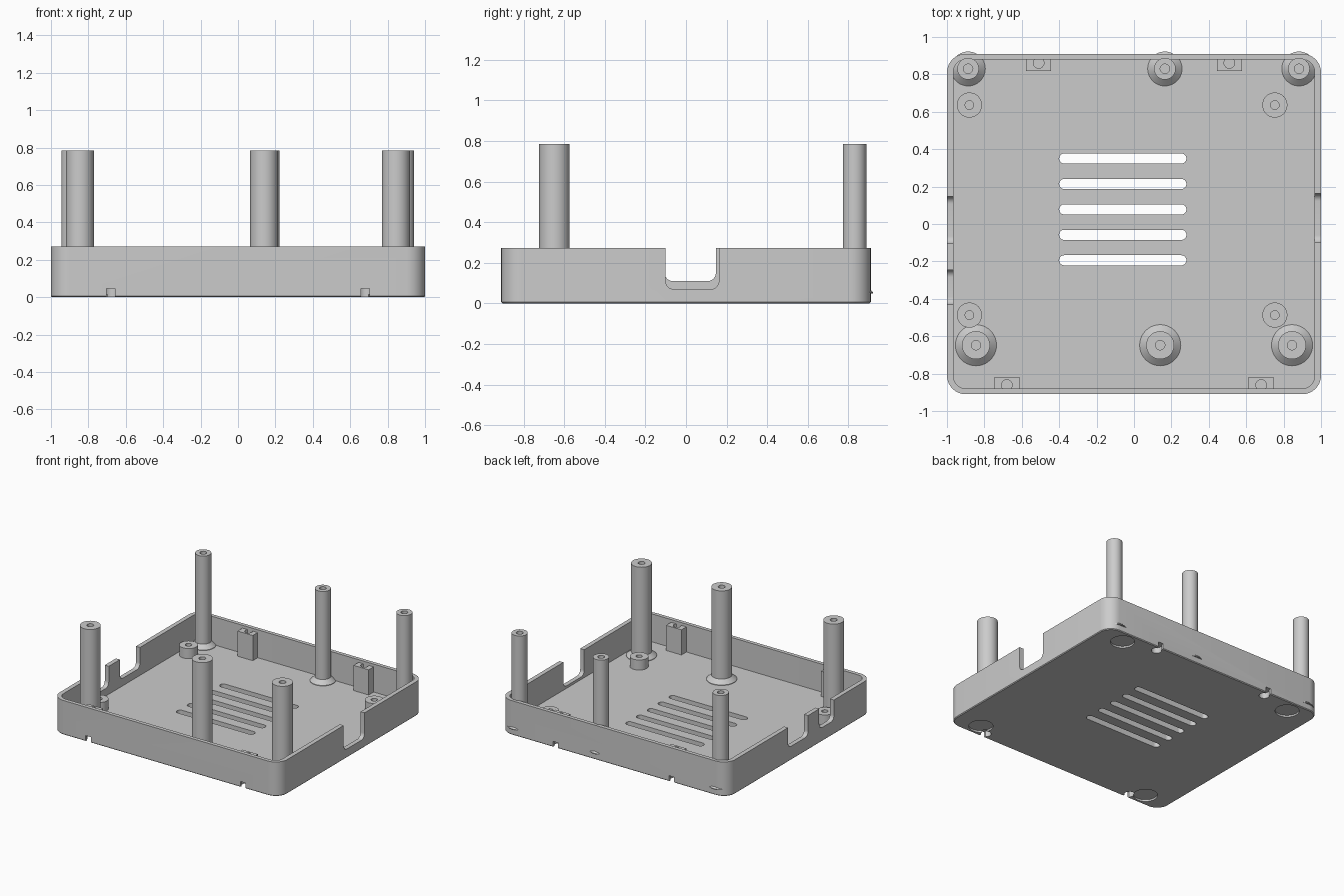
import bpy, bmesh, math

if "Cube" in bpy.data.objects:
    bpy.data.objects.remove(bpy.data.objects["Cube"])

grey = bpy.data.materials.new("grey plastic")
grey.diffuse_color = (0.6, 0.6, 0.6, 1)
grey.use_nodes = True
grey.node_tree.nodes["Principled BSDF"].inputs["Base Color"].default_value = grey.diffuse_color


def finish(name, bm):
    bmesh.ops.recalc_face_normals(bm, faces=bm.faces)
    mesh = bpy.data.meshes.new(name)
    bm.to_mesh(mesh)
    bm.free()
    mesh.materials.append(grey)
    ob = bpy.data.objects.new(name, mesh)
    bpy.context.collection.objects.link(ob)
    return ob


def smooth(ob):
    bpy.ops.object.select_all(action='DESELECT')
    ob.select_set(True)
    bpy.context.view_layer.objects.active = ob
    bpy.ops.object.shade_smooth_by_angle(angle=math.radians(30))


def rounded(cx, cy, w, h, r, seg=8):
    """Outline of a rounded rectangle."""
    pts = []
    for i, (sx, sy) in enumerate(((1, 1), (-1, 1), (-1, -1), (1, -1))):
        for k in range(seg + 1):
            a = math.pi / 2 * (i + k / seg)
            pts.append((cx + sx * (w / 2 - r) + r * math.cos(a),
                        cy + sy * (h / 2 - r) + r * math.sin(a)))
    return pts


def circle(cx, cy, r, n=40):
    return [(cx + r * math.cos(2 * math.pi * i / n),
             cy + r * math.sin(2 * math.pi * i / n)) for i in range(n)]


def box(x0, x1, y0, y1):
    return [(x0, y0), (x1, y0), (x1, y1), (x0, y1)]


def prism(name, layers, along_x=False):
    """Skin a stack of (outline, height) layers and cap both ends."""
    bm = bmesh.new()
    rings = [[bm.verts.new((z, a, b) if along_x else (a, b, z)) for a, b in pts]
             for pts, z in layers]
    n = len(rings[0])
    for lo, hi in zip(rings, rings[1:]):
        for i in range(n):
            j = (i + 1) % n
            bm.faces.new((lo[i], lo[j], hi[j], hi[i]))
    bm.faces.new(rings[0][::-1])
    bm.faces.new(rings[-1])
    return finish(name, bm)


def lathe(name, x, y, profile, n=40):
    """Post turned about z; first and last profile rings are capped."""
    return prism(name, [(circle(x, y, r, n), z) for r, z in profile])


def cut(target, cutter):
    bpy.context.view_layer.objects.active = target
    mod = target.modifiers.new("cut", 'BOOLEAN')
    mod.operation = 'DIFFERENCE'
    mod.solver = 'EXACT'
    mod.object = cutter
    bpy.ops.object.modifier_apply(modifier=mod.name)
    bpy.data.objects.remove(cutter)


FLOOR, RIM = 0.05, 0.272

# Tray shell with a small bottom chamfer
tray = prism("tray", [(rounded(0, 0, 1.988, 1.808, 0.094), 0),
                      (rounded(0, 0, 2, 1.82, 0.1), 0.006),
                      (rounded(0, 0, 2, 1.82, 0.1), RIM)])
cut(tray, prism("cavity", [(rounded(0, 0, 1.93, 1.76, 0.065), FLOOR),
                           (rounded(0, 0, 1.93, 1.76, 0.065), 0.5)]))

# Vent slots through the floor
for i in range(5):
    pts = rounded(-0.06, 0.35 - i * 0.136, 0.68, 0.054, 0.0265)
    cut(tray, prism("vent", [(pts, -0.1), (pts, 0.2)]))

# Connector notches in the side walls: x side, y range, lowest z
for side, y0, y1, z0 in ((1, -0.1, 0.162, 0.07),
                         (-1, -0.105, 0.147, 0.11),
                         (-1, -0.43, -0.245, 0.11)):
    pts = rounded((y0 + y1) / 2, z0 + 0.25, y1 - y0, 0.5, 0.04)
    ends = sorted((side * 0.94, side * 1.1))
    cut(tray, prism("notch", [(pts, x) for x in ends], along_x=True))

# Shallow round recesses for feet
for sx in (-1, 1):
    for sy in (-1, 1):
        pts = circle(sx * 0.78, sy * 0.8, 0.088)
        cut(tray, prism("foot_recess", [(pts, -0.1), (pts, 0.014)]))

# Clip blocks with a screw hole above and an open-sided socket below
for x, s in ((-0.68, -1), (0.68, -1), (-0.51, 1), (0.51, 1)):
    ys = sorted((s * 0.818, s * 0.89))
    outline = box(x - 0.067, x + 0.067, *ys)
    block = prism("clip_block", [(outline, 0.046), (outline, 0.25)])
    hole = circle(x, s * 0.861, 0.0285, 24)
    # hole stays inside the block's own thickness
    cut(block, prism("screw_hole", [(hole, 0.12), (hole, 0.4)]))
    smooth(block)
    pts = circle(x, s * 0.862, 0.038, 24)
    cut(tray, prism("socket", [(pts, -0.1), (pts, 0.045)]))
    ys = sorted((s * 0.87, s * 0.98))
    pts = box(x - 0.023, x + 0.023, *ys)
    cut(tray, prism("socket_slot", [(pts, -0.1), (pts, 0.045)]))
smooth(tray)


# Tall posts with flared bases and blind screw holes
def post(x, y, r, flare):
    smooth(lathe("post", x, y, [(flare, 0.048), (flare, 0.054), (r, 0.085), (r, 0.785),
                                (0.025, 0.785), (0.025, 0.6)]))


for x in (-0.845, 0.14, 0.845):
    post(x, -0.648, 0.075, 0.11)
for x in (-0.887, 0.165, 0.882):
    post(x, 0.83, 0.058, 0.092)

# Short board standoffs
for x in (-0.88, 0.753):
    for y in (0.636, -0.487):
        smooth(lathe("standoff", x, y, [(0.067, 0.048), (0.067, 0.13),
                                        (0.023, 0.13), (0.023, 0.06)]))
